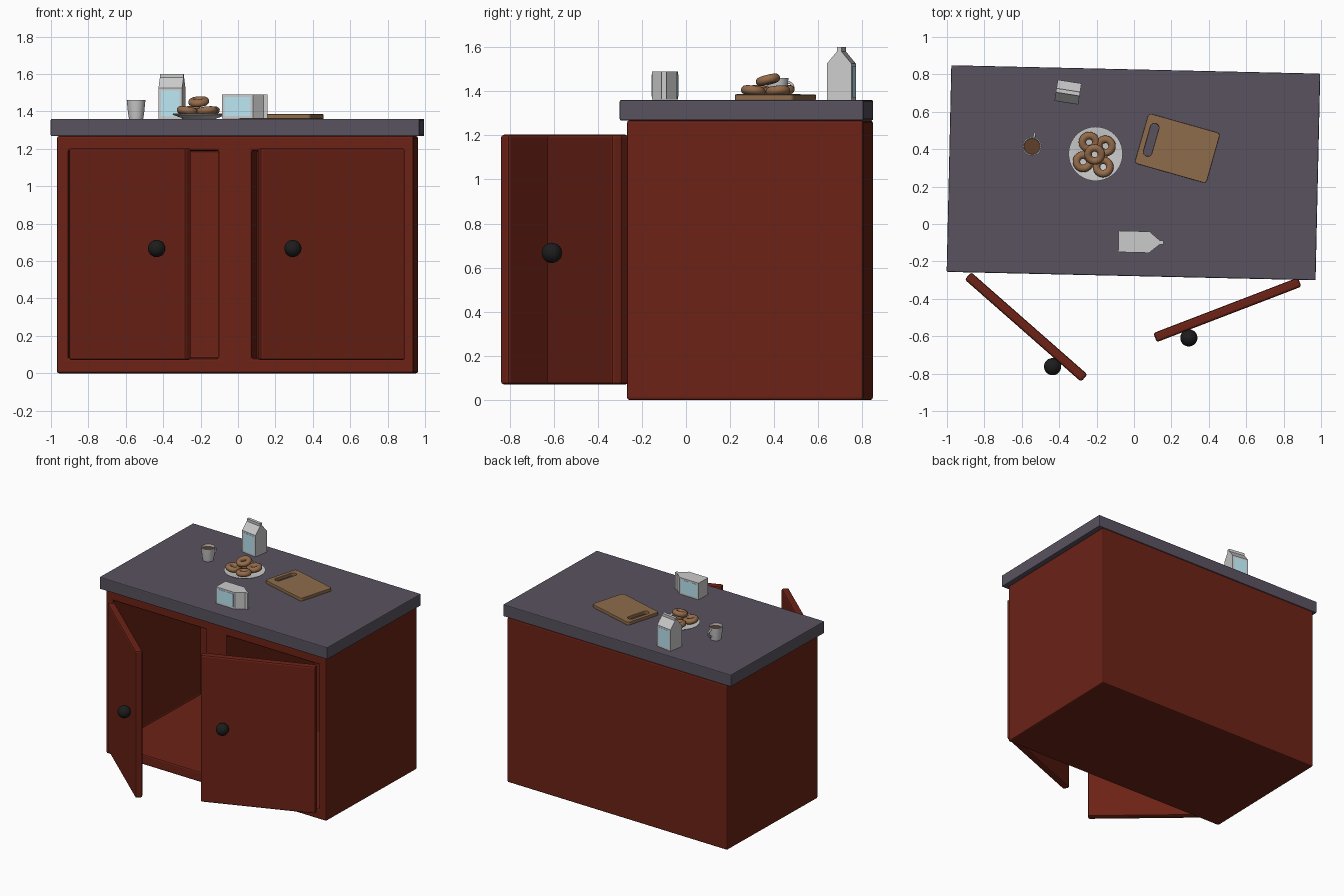
import bpy, bmesh
from math import radians, sin, cos, pi
from mathutils import Vector

if "Cube" in bpy.data.objects:
    bpy.data.objects.remove(bpy.data.objects["Cube"])

TOP = 1.36                     # worktop height
TILT = radians(-1.3)           # whole island is slightly turned
CENTRE = (-0.003, 0.274, 0)


def mat(name, rgb):
    m = bpy.data.materials.new(name)
    m.diffuse_color = (*rgb, 1)
    m.use_nodes = True
    m.node_tree.nodes["Principled BSDF"].inputs["Base Color"].default_value = m.diffuse_color
    return m


RED = mat("red_wood", (0.15, 0.016, 0.008))
STONE = mat("dark_stone", (0.10, 0.085, 0.115))
BLACK = mat("black", (0.012, 0.012, 0.012))
WOOD = mat("board_wood", (0.27, 0.15, 0.07))
DOUGH = mat("dough", (0.30, 0.15, 0.07))
COFFEE = mat("coffee", (0.12, 0.05, 0.025))
BLUE = mat("pale_blue", (0.5, 0.8, 0.9))


def finish(name, bm, m=None, loc=(0, 0, 0), rot=(0, 0, 0), smooth=False):
    bmesh.ops.recalc_face_normals(bm, faces=bm.faces)
    me = bpy.data.meshes.new(name)
    bm.to_mesh(me)
    bm.free()
    ob = bpy.data.objects.new(name, me)
    bpy.context.collection.objects.link(ob)
    ob.location, ob.rotation_euler = loc, rot
    if m:
        me.materials.append(m)
    activate(ob)
    if smooth:
        bpy.ops.object.shade_smooth_by_angle(angle=radians(40))
    return ob


def activate(ob):
    bpy.ops.object.select_all(action='DESELECT')
    ob.select_set(True)
    bpy.context.view_layer.objects.active = ob


def box(name, lo, hi, m=None, bevel=0, **kw):
    lo, hi = Vector(lo), Vector(hi)
    bm = bmesh.new()
    bmesh.ops.create_cube(bm, size=1)
    bmesh.ops.scale(bm, vec=hi - lo, verts=bm.verts)
    bmesh.ops.translate(bm, vec=(lo + hi) / 2, verts=bm.verts)
    ob = finish(name, bm, m, **kw)
    if bevel:
        add_bevel(ob, bevel)
    return ob


def add_bevel(ob, width):
    b = ob.modifiers.new("bevel", 'BEVEL')
    b.width, b.segments, b.limit_method = width, 2, 'ANGLE'


def cut(ob, cutter):
    b = ob.modifiers.new("cut", 'BOOLEAN')
    b.operation, b.object, b.solver = 'DIFFERENCE', cutter, 'EXACT'
    activate(ob)
    bpy.ops.object.modifier_apply(modifier=b.name)
    bpy.data.objects.remove(cutter)


def prism(name, pts, axis, start, end, m=None, **kw):
    """Extrude a 2D outline along x (points are y,z) or z (points are x,y)."""
    bm = bmesh.new()
    vs = [bm.verts.new((start, a, b) if axis == 'x' else (a, b, start)) for a, b in pts]
    f = bm.faces.new(vs)
    ext = bmesh.ops.extrude_face_region(bm, geom=[f])
    d = end - start
    bmesh.ops.translate(bm, vec=(d, 0, 0) if axis == 'x' else (0, 0, d),
                        verts=[v for v in ext["geom"] if isinstance(v, bmesh.types.BMVert)])
    return finish(name, bm, m, **kw)


def lathe(name, profile, m=None, n=32, **kw):
    bm = bmesh.new()
    vs = [bm.verts.new((r, 0, z)) for r, z in profile]
    es = [bm.edges.new(p) for p in zip(vs, vs[1:])]
    bmesh.ops.spin(bm, geom=vs + es, axis=(0, 0, 1), cent=(0, 0, 0), angle=2 * pi, steps=n)
    bmesh.ops.remove_doubles(bm, verts=bm.verts, dist=1e-5)
    return finish(name, bm, m, smooth=True, **kw)


def rounded(w, h, r, n=6):
    """Rounded rectangle outline centred on the origin."""
    pts = []
    for i, (sx, sy) in enumerate([(1, 1), (-1, 1), (-1, -1), (1, -1)]):
        for k in range(n + 1):
            a = pi / 2 * (i + k / n)
            pts.append((sx * (w / 2 - r) + r * cos(a), sy * (h / 2 - r) + r * sin(a)))
    return pts


# Cabinet carcass with two hollow compartments, and the worktop
island = dict(loc=CENTRE, rot=(0, 0, TILT))
cabinet = box("cabinet", (-0.953, -0.52, 0), (0.953, 0.552, 1.268), RED, **island)
for s in (-1, 1):
    xs = sorted((s * 0.09, s * 0.892))
    cut(cabinet, box("cutter", (xs[0], -0.7, 0.08), (xs[1], 0.512, 1.19), **island))
add_bevel(cabinet, 0.01)
box("worktop", (-0.9865, -0.5525, 1.268), (0.9865, 0.5525, TOP), STONE, 0.006, **island)


# Doors: origin on the outer hinge corner, outer face looks along local -y
def door(side, s, hinge, angle, width=0.828):
    place = dict(loc=(*hinge, 0), rot=(0, 0, radians(angle)))
    xs = sorted((0, s * width))
    box(side + "_door", (xs[0], 0, 0.07), (xs[1], 0.052, 1.203), RED, 0.012, **place)
    # Grey moulding ring
    bm = bmesh.new()
    g = 0.052
    ring = [(xs[0] + g, 0.12), (xs[1] - g, 0.12), (xs[1] - g, 1.155), (xs[0] + g, 1.155)]
    f = bm.faces.new([bm.verts.new((x, -0.001, z)) for x, z in ring])
    bmesh.ops.inset_region(bm, faces=[f], thickness=0.032)
    bmesh.ops.delete(bm, geom=[f], context='FACES')
    trim = finish(side + "_door_trim", bm, **place)
    sol = trim.modifiers.new("thickness", 'SOLIDIFY')
    sol.thickness, sol.offset = 0.012, 0
    add_bevel(trim, 0.004)
    # Knob
    bm = bmesh.new()
    bmesh.ops.create_uvsphere(bm, u_segments=24, v_segments=16, radius=0.046)
    bmesh.ops.translate(bm, vec=(s * 0.66, -0.04, 0.667), verts=bm.verts)
    finish(side + "_door_knob", bm, BLACK, smooth=True, **place)


door("left", 1, (-0.905, -0.297), -41.3)
door("right", -1, (0.895, -0.335), 21)


# Gable-top cartons: ridge along local x, labels on both wide faces
def carton(name, loc, rot):
    half = [(0.057, 0), (0.057, 0.165), (0.011, 0.22), (0.011, 0.24)]
    outline = half + [(-y, z) for y, z in reversed(half)]
    prism(name, outline, 'x', -0.064, 0.064, loc=loc, rot=rot)
    for side, s in (("front", -1), ("back", 1)):
        ys = sorted((s * 0.05, s * 0.0585))
        box(f"{name}_{side}_label", (-0.05, ys[0], 0.013), (0.05, ys[1], 0.152),
            BLUE, loc=loc, rot=rot)


carton("standing_carton", (-0.353, 0.705, TOP), (0, 0, radians(-9)))
carton("lying_carton", (-0.083, -0.093, TOP + 0.066), (radians(1.5), radians(90), 0))

# Mug, coffee and handle
mug = (-0.545, 0.415, TOP)
lathe("mug", [(0, 0), (0.038, 0), (0.043, 0.03), (0.05, 0.1), (0.044, 0.1),
              (0.037, 0.03), (0.034, 0.012), (0, 0.012)], loc=mug)
lathe("coffee", [(0, 0.082), (0.0425, 0.082)], COFFEE, loc=mug)
cu = bpy.data.curves.new("mug_handle", 'CURVE')
cu.dimensions, cu.bevel_depth, cu.bevel_resolution = '3D', 0.006, 2
sp = cu.splines.new('POLY')
sp.points.add(10)
for i, p in enumerate(sp.points):
    a = pi * (i / 10 - 0.5)
    p.co = (0, 0.043 + 0.03 * cos(a), 0.056 + 0.026 * sin(a), 1)
handle = bpy.data.objects.new("mug_handle", cu)
bpy.context.collection.objects.link(handle)
handle.location, handle.rotation_euler = mug, (0, 0, radians(-12))
activate(handle)
bpy.ops.object.convert(target='MESH')

# Plate
lathe("plate", [(0, 0), (0.085, 0), (0.143, 0.022), (0.145, 0.027), (0.139, 0.028),
                (0.085, 0.01), (0, 0.01)], n=40, loc=(-0.205, 0.375, TOP))

# Doughnuts: four below, one tilted on top
R, r = 0.036, 0.02
tube = [(R + r * cos(2 * pi * i / 16), r * sin(2 * pi * i / 16)) for i in range(17)]
pile = [(-0.24, 0.437, 1.403, 8, 4), (-0.153, 0.417, 1.401, 4, -8), (-0.272, 0.333, 1.403, -4, 8),
        (-0.165, 0.305, 1.403, -6, -5), (-0.21, 0.372, 1.452, 14, -5)]
for i, (x, y, z, rx, ry) in enumerate(pile):
    lathe(f"doughnut_{i + 1}", tube, DOUGH, n=28, loc=(x, y, z),
          rot=(radians(rx), radians(ry), 0))

# Chopping board with a grip slot
board = dict(loc=(0.232, 0.405, TOP), rot=(0, 0, radians(-15.8)))
chop = prism("chopping_board", rounded(0.398, 0.278, 0.018), 'z', 0, 0.025, WOOD, **board)
slot = [(x - 0.147, y + 0.005) for x, y in rounded(0.046, 0.18, 0.0225)]
cut(chop, prism("slot_cutter", slot, 'z', -0.05, 0.08, **board))
add_bevel(chop, 0.003)
